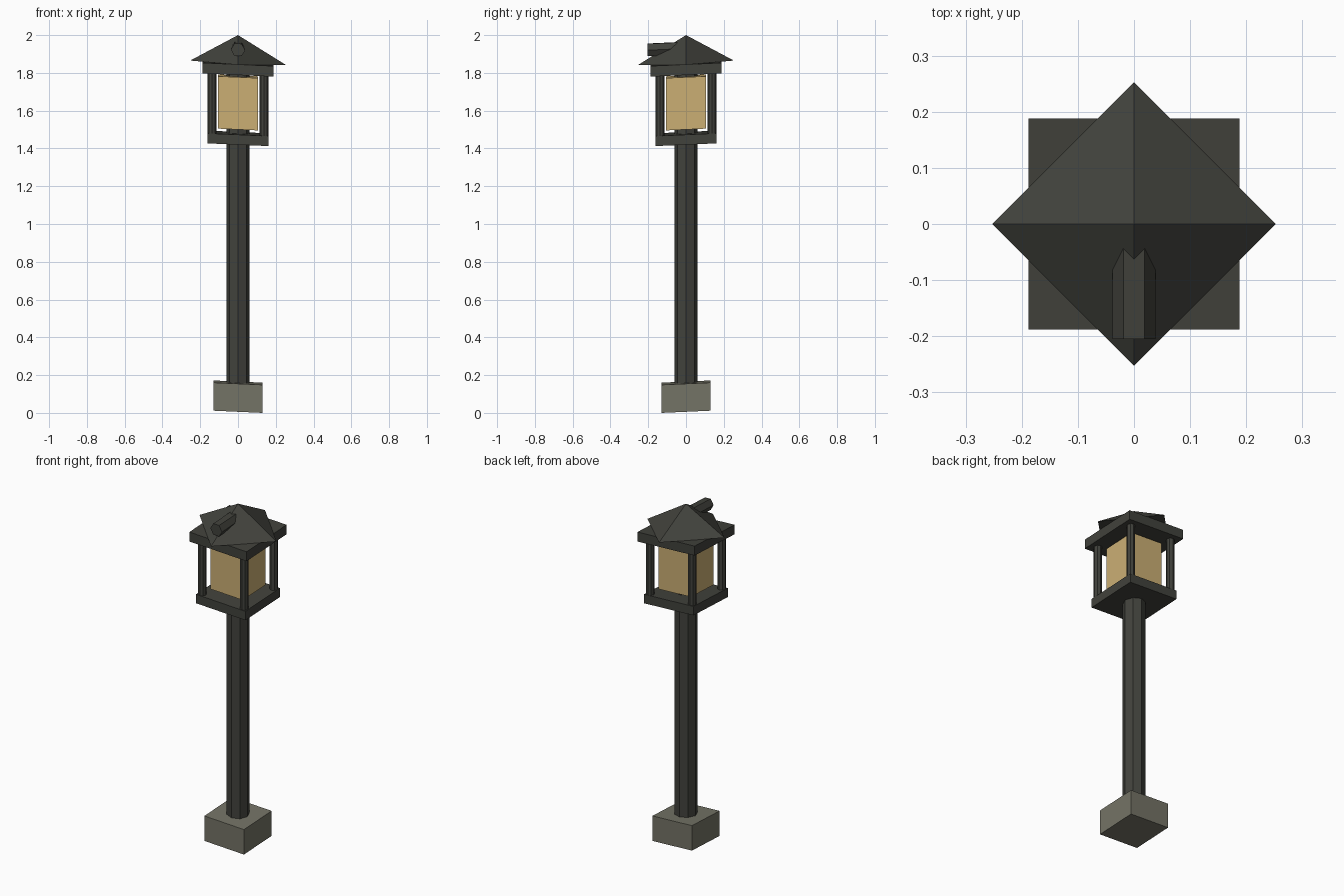
import bpy, bmesh, math
from mathutils import Matrix

if "Cube" in bpy.data.objects:
    bpy.data.objects.remove(bpy.data.objects["Cube"])

SHEAR = 0.045  # level planes lean slightly: lower toward +x and -y


def material(name, rgb):
    m = bpy.data.materials.new(name)
    m.diffuse_color = (*rgb, 1.0)
    m.use_nodes = True
    m.node_tree.nodes["Principled BSDF"].inputs["Base Color"].default_value = m.diffuse_color
    return m


DARK = material("dark_metal", (0.053, 0.054, 0.045))
STONE = material("grey_stone", (0.175, 0.172, 0.133))
GLASS = material("amber_glass", (0.60, 0.43, 0.175))


def finish(name, bm, mat):
    for v in bm.verts:
        v.co.z += SHEAR * (v.co.y - v.co.x)
    bmesh.ops.recalc_face_normals(bm, faces=bm.faces)
    me = bpy.data.meshes.new(name)
    bm.to_mesh(me)
    bm.free()
    me.materials.append(mat)
    ob = bpy.data.objects.new(name, me)
    bpy.context.collection.objects.link(ob)
    return ob


def box(name, half, z0, z1, mat):
    bm = bmesh.new()
    bmesh.ops.create_cube(bm, size=1.0)
    for v in bm.verts:
        v.co.x *= 2 * half
        v.co.y *= 2 * half
        v.co.z = z1 if v.co.z > 0 else z0
    return finish(name, bm, mat)


def prism(name, sides, r0, r1, length, matrix, mat):
    # vertices start on the x axis, base at the local origin
    bm = bmesh.new()
    bot = [bm.verts.new((r0 * math.cos(a), r0 * math.sin(a), 0))
           for a in (2 * math.pi * i / sides for i in range(sides))]
    if r1 == 0:
        tip = bm.verts.new((0, 0, length))
        top = [tip] * sides
    else:
        top = [bm.verts.new((v.co.x * r1 / r0, v.co.y * r1 / r0, length)) for v in bot]
        bm.faces.new(top)
    bm.faces.new(bot[::-1])
    for i in range(sides):
        j = (i + 1) % sides
        bm.faces.new((bot[i], bot[j], tip) if r1 == 0 else (bot[i], bot[j], top[j], top[i]))
    bm.transform(matrix)
    return finish(name, bm, mat)


# Foot and pole
box("stone_foot", 0.13, 2 * 0.13 * SHEAR, 0.16, STONE)
prism("pole", 8, 0.062, 0.062, 1.67, Matrix.Translation((0, 0, 0.14)), DARK)

# Lantern housing
box("lantern_floor", 0.162, 1.427, 1.48, DARK)
box("lantern_glass", 0.106, 1.505, 1.782, GLASS)
for sx in (-1, 1):
    for sy in (-1, 1):
        name = f"{'back' if sy > 0 else 'front'}_{'right' if sx > 0 else 'left'}_post"
        prism(name, 8, 0.0235, 0.0235, 0.36,
              Matrix.Translation((sx * 0.138, sy * 0.138, 1.46)), DARK)
box("lantern_cap", 0.188, 1.797, 1.853, DARK)

# Four-sided roof turned 45 degrees to the cap
prism("roof", 4, 0.253, 0, 0.146, Matrix.Translation((0, 0, 1.854)), DARK)

# Horizontal hexagonal knob sticking out of the roof toward the front
prism("roof_knob", 6, 0.038, 0.038, 0.205,
      Matrix.Translation((0, 0, 1.931)) @ Matrix.Rotation(math.radians(90), 4, 'X'), DARK)
